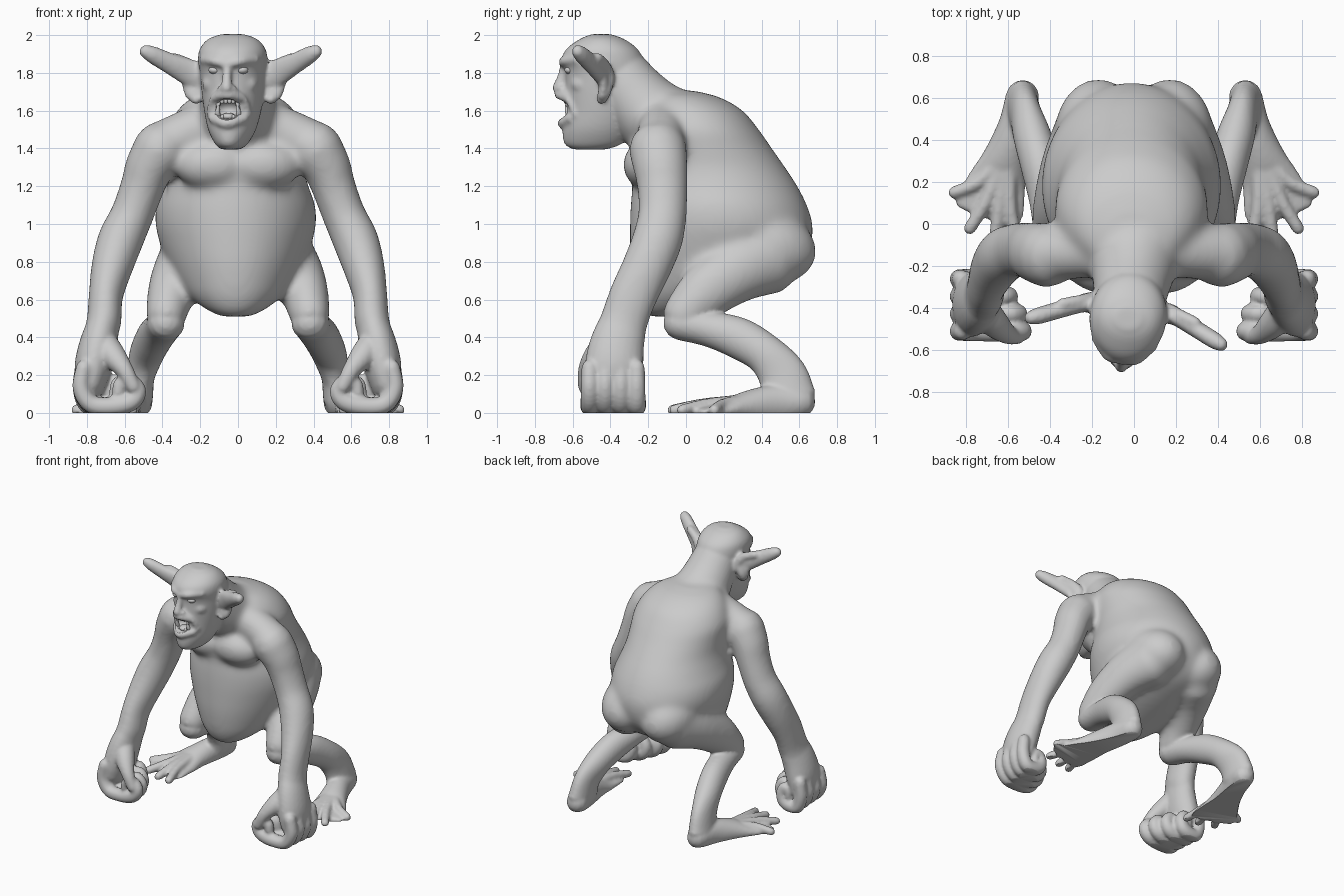
import bpy, bmesh, math
from mathutils import Vector, Matrix

old = bpy.data.objects.get("Cube")
if old:
    bpy.data.objects.remove(old, do_unlink=True)


def material(name, c):
    m = bpy.data.materials.new(name)
    m.use_nodes = True
    m.diffuse_color = (c, c, c, 1)
    m.node_tree.nodes["Principled BSDF"].inputs["Base Color"].default_value = (c, c, c, 1)
    return m


GREY = material("clay_grey", 0.6)
X, Y, Z = Vector((1, 0, 0)), Vector((0, 1, 0)), Vector((0, 0, 1))


def resample(pts, n=5):
    """Smooth a list of points with a Catmull-Rom spline."""
    p = [Vector(q) for q in pts]
    p = [p[0] * 2 - p[1]] + p + [p[-1] * 2 - p[-2]]
    out = []
    for a, b, c, d in zip(p, p[1:], p[2:], p[3:]):
        for i in range(n):
            t = i / n
            out.append((b * 2 + (c - a) * t + (a * 2 - b * 5 + c * 4 - d) * t**2
                        + (b * 3 - a - c * 3 + d) * t**3) / 2)
    return out + [p[-2]]


def skin_rings(bm, rings):
    loops = [[bm.verts.new(co) for co in r] for r in rings]
    for a, b in zip(loops, loops[1:]):
        for i in range(len(a)):
            j = (i + 1) % len(a)
            bm.faces.new((a[i], a[j], b[j], b[i]))
    bm.faces.new(loops[0][::-1])
    bm.faces.new(loops[-1])


def ellipse(c, a, b, n=24):
    return [c + a * math.cos(k * math.tau / n) + b * math.sin(k * math.tau / n) for k in range(n)]


def slices(bm, rows, x=0):
    """Stack level cross-sections given as height, front, back, half width."""
    skin_rings(bm, [ellipse(Vector((x, (f + k) / 2, z)), X * max(w, .01), Y * (k - f) / 2, 64)
                    for z, f, k, w in resample(rows)])


def tube(bm, pts, ref=X, side=1):
    """Round-ended tube through x, y, z, radius along ref, other radius."""
    p = resample([(q[0] * side, *q[1:4], q[-1]) for q in pts])
    mid = [Vector(q[:3]) for q in p]
    rings = []
    for i, q in enumerate(p):
        t = (mid[min(i + 1, len(p) - 1)] - mid[max(i - 1, 0)]).normalized()
        a = (ref - t * ref.dot(t)).normalized()
        b = t.cross(a)
        end = -1 if i == 0 else 1 if i == len(p) - 1 else 0
        caps = [0] if not end else [0, .5, 1, 1.4]
        new = [ellipse(mid[i] + t * end * min(q[3], q[4]) * math.sin(u),
                       a * q[3] * math.cos(u), b * q[4] * math.cos(u)) for u in caps]
        rings += new[::-1] if end < 0 else new
    skin_rings(bm, rings)


def ball(bm, c, r, side=1, tilt=0):
    m = (Matrix.Translation((c[0] * side, c[1], c[2])) @ Matrix.Rotation(tilt, 4, 'X')
         @ Matrix.Diagonal((*r, 1)))
    bmesh.ops.create_uvsphere(bm, u_segments=24, v_segments=16, radius=1, matrix=m)


def turn_head(bm, verts):
    """Turn head parts slightly toward the model's right."""
    bmesh.ops.rotate(bm, verts=verts, cent=(0, -.42, 0), matrix=Matrix.Rotation(math.radians(-8), 3, 'Z'))
    bmesh.ops.translate(bm, verts=verts, vec=(-.025, 0, 0))


def finish(bm, name):
    bmesh.ops.recalc_face_normals(bm, faces=bm.faces)
    me = bpy.data.meshes.new(name)
    bm.to_mesh(me)
    bm.free()
    me.materials.append(GREY)
    me.shade_smooth()
    ob = bpy.data.objects.new(name, me)
    bpy.context.scene.collection.objects.link(ob)
    return ob


def fused(ob, voxel, iterations, cutter=None):
    """Merge overlapping volumes, soften the joins, and return the mesh."""
    fuse = ob.modifiers.new("fuse", 'REMESH')
    fuse.mode, fuse.voxel_size = 'VOXEL', voxel
    soft = ob.modifiers.new("soften", 'SMOOTH')
    soft.factor, soft.iterations = .5, iterations
    if cutter:
        cut = ob.modifiers.new("cut", 'BOOLEAN')
        cut.operation, cut.object, cut.solver = 'DIFFERENCE', cutter, 'EXACT'
    bpy.context.view_layer.update()
    me = bpy.data.meshes.new_from_object(ob.evaluated_get(bpy.context.evaluated_depsgraph_get()))
    ob.modifiers.clear()
    return me


# Torso, hanging belly and thick neck
bm = bmesh.new()
slices(bm, [(.51, -.2, -.04, .08), (.55, -.24, .1, .16), (.62, -.27, .33, .25), (.7, -.285, .53, .315),
            (.8, -.295, .625, .365), (.9, -.297, .665, .402), (1., -.297, .67, .425),
            (1.1, -.293, .64, .42), (1.2, -.285, .59, .385), (1.3, -.29, .525, .36),
            (1.4, -.285, .455, .36), (1.5, -.275, .385, .36), (1.6, -.25, .3, .31),
            (1.67, -.21, .18, .23), (1.705, -.17, .05, .12)], -.012)
tube(bm, [(0, .02, 1.47, .24, .2), (0, -.16, 1.56, .215, .205), (-.01, -.27, 1.67, .19, .185),
          (-.02, -.36, 1.79, .17, .165)])
for s in (1, -1):
    # Chest muscle, buttock, shoulder slope, arm and thigh
    ball(bm, (.125, -.19, 1.31), (.21, .145, .135), s, -.25)
    ball(bm, (.17, .42, .885), (.21, .275, .2), s, -.25)
    tube(bm, [(.08, -.12, 1.55, .13), (.27, -.13, 1.475, .13), (.4, -.14, 1.41, .135)], Y, s)
    tube(bm, [(.41, -.15, 1.4, .145, .155), (.47, -.135, 1.3, .13, .145), (.505, -.125, 1.2, .118, .135),
              (.56, -.125, 1.05, .115, .13), (.62, -.15, .92, .122, .135), (.665, -.205, .78, .112, .132),
              (.7, -.28, .62, .092, .13), (.71, -.33, .48, .093, .13), (.74, -.36, .38, .09, .14)], X, s)
    tube(bm, [(.21, .42, .83, .18, .21), (.29, .27, .755, .155, .175), (.35, .11, .645, .128, .15),
              (.38, -.01, .52, .108, .12)], X, s)
trunk = finish(bm, "trunk")
trunk_skin = fused(trunk, .02, 12)
bpy.data.objects.remove(trunk, do_unlink=True)

# Head, with a jutting brow, nose and open jaw
bm = bmesh.new()
slices(bm, [(1.395, -.60, -.42, .05), (1.425, -.645, -.34, .085), (1.5, -.655, -.28, .125),
            (1.6, -.64, -.24, .15), (1.7, -.64, -.22, .165), (1.8, -.64, -.21, .175),
            (1.87, -.66, -.225, .183), (1.93, -.63, -.26, .172), (1.98, -.56, -.33, .128),
            (2.005, -.5, -.40, .06)])
tube(bm, [(0, -.645, 1.84, .024), (0, -.66, 1.78, .024), (0, -.68, 1.72, .03)])
tube(bm, [(-.07, -.625, 1.665, .02), (0, -.675, 1.685, .025), (.07, -.625, 1.665, .02)], Z)
tube(bm, [(-.085, -.6, 1.56, .025), (0, -.655, 1.532, .028), (.085, -.6, 1.56, .025)], Z)
for s in (1, -1):
    tube(bm, [(.01, -.65, 1.848, .022), (.07, -.635, 1.862, .026), (.135, -.56, 1.87, .026)], Z, s)
    ball(bm, (.03, -.655, 1.715), (.024, .025, .02), s)
    ball(bm, (.09, -.53, 1.74), (.06, .07, .06), s)
    tube(bm, [(.035, -.655, 1.71, .013), (.085, -.615, 1.66, .016), (.105, -.57, 1.58, .018)], X, s)
    # Ears: broad blade, concave base plate and rolled rear rim
    tube(bm, [(.14, -.4, 1.77, .04, .08), (.23, -.415, 1.8, .038, .072), (.33, -.455, 1.848, .04, .056),
              (.42, -.495, 1.896, .04, .046), (.455, -.51, 1.914, .034, .036)], Y, s)
    tube(bm, [(.205, -.405, 1.8, .025, .075), (.21, -.4, 1.74, .028, .07), (.21, -.41, 1.68, .03, .05)], Y, s)
    tube(bm, [(.32, -.425, 1.88, .028), (.24, -.4, 1.845, .03), (.19, -.385, 1.78, .035),
              (.225, -.395, 1.7, .03), (.2, -.42, 1.66, .028)], Y, s)
turn_head(bm, list(bm.verts))
bm.from_mesh(trunk_skin)

for s in (1, -1):
    # Hand: palm, fingers curled on the ground, and thumb
    tube(bm, [(.71, -.33, .48, .085, .125), (.74, -.365, .36, .1, .145), (.765, -.38, .25, .1, .155),
              (.78, -.38, .15, .08, .15)], X, s)
    for i in range(4):
        y = -.51 + .083 * i
        k = 1 - .03 * i - .04 * i * i
        curl = [(.815, .24, .043), (.83, .13, .046), (.775, .045, .048), (.66, .035, .05), (.565, .06, .05),
                (.53, .115, .045), (.565, .165, .04), (.62, .155, .037), (.635, .105, .034)]
        tube(bm, [(.83 - (.83 - x) * k, y, z, r) for x, z, r in curl], Y, s)
    tube(bm, [(.72, -.4, .38, .075), (.66, -.475, .3, .068), (.6, -.525, .225, .047), (.555, -.535, .14, .038)], Y, s)
    # Knee and shin
    tube(bm, [(.38, -.03, .475, .098, .09), (.405, .12, .445, .095, .095), (.445, .28, .395, .095, .11),
              (.485, .42, .31, .09, .108), (.515, .51, .2, .075, .13), (.53, .545, .08, .08, .145)], X, s)
    # Webbed foot and toes
    tube(bm, [(.53, .605, .06, .08, .085), (.56, .47, .05, .085, .1), (.61, .32, .03, .105, .085),
              (.65, .2, .01, .14, .055), (.68, .1, .005, .165, .034), (.695, .05, 0, .165, .026)], X, s)
    for x, y in ((.855, .15), (.78, -.02), (.66, -.06), (.56, -.07)):
        tube(bm, [(.6 + .1 * (x - .6), .32, .06, .04), ((x + .62) / 2, (y + .25) / 2, .045, .032),
                  (x, y, .015, .03)], X, s)
body = finish(bm, "body")

# Open the mouth
bm = bmesh.new()
ball(bm, (0, -.675, 1.607), (.08, .1, .056))
turn_head(bm, list(bm.verts))
cutter = finish(bm, "mouth_cutter")
cutter.hide_render = True
skin = fused(body, .0115, 5, cutter)
bpy.data.objects.remove(cutter, do_unlink=True)

# Flatten the soles and knuckles at ground level
bm = bmesh.new()
bm.from_mesh(skin)
geom = bm.verts[:] + bm.edges[:] + bm.faces[:]
bmesh.ops.bisect_plane(bm, geom=geom, plane_co=(0, 0, 0), plane_no=(0, 0, 1), clear_inner=True)
bmesh.ops.holes_fill(bm, edges=[e for e in bm.edges if e.is_boundary])
for f in bm.faces:
    f.material_index = 0
bm.to_mesh(skin)
bm.free()
skin.materials.clear()
skin.materials.append(GREY)
body.data = skin
bpy.context.view_layer.objects.active = body
body.select_set(True)
bpy.ops.object.shade_smooth_by_angle(angle=math.radians(50))

# Eyes
bm = bmesh.new()
for s in (1, -1):
    ball(bm, (.072, -.605, 1.815), (.034, .03, .022), s)
turn_head(bm, list(bm.verts))
finish(bm, "eyes")

# Teeth: small rows, upper fangs and lower tusks
bm = bmesh.new()
for x in (-.03, -.01, .01, .03):
    ball(bm, (x, -.635, 1.652), (.011, .01, .017))
    ball(bm, (x, -.625, 1.565), (.01, .01, .015))
for s in (1, -1):
    tube(bm, [(.052, -.612, 1.665, .013), (.052, -.622, 1.635, .012), (.05, -.625, 1.612, .005)], X, s)
    tube(bm, [(.055, -.605, 1.555, .014), (.056, -.62, 1.59, .014), (.05, -.63, 1.63, .005)], X, s)
turn_head(bm, list(bm.verts))
finish(bm, "teeth")

# Tongue
bm = bmesh.new()
ball(bm, (0, -.6, 1.568), (.038, .04, .02))
turn_head(bm, list(bm.verts))
finish(bm, "tongue")
